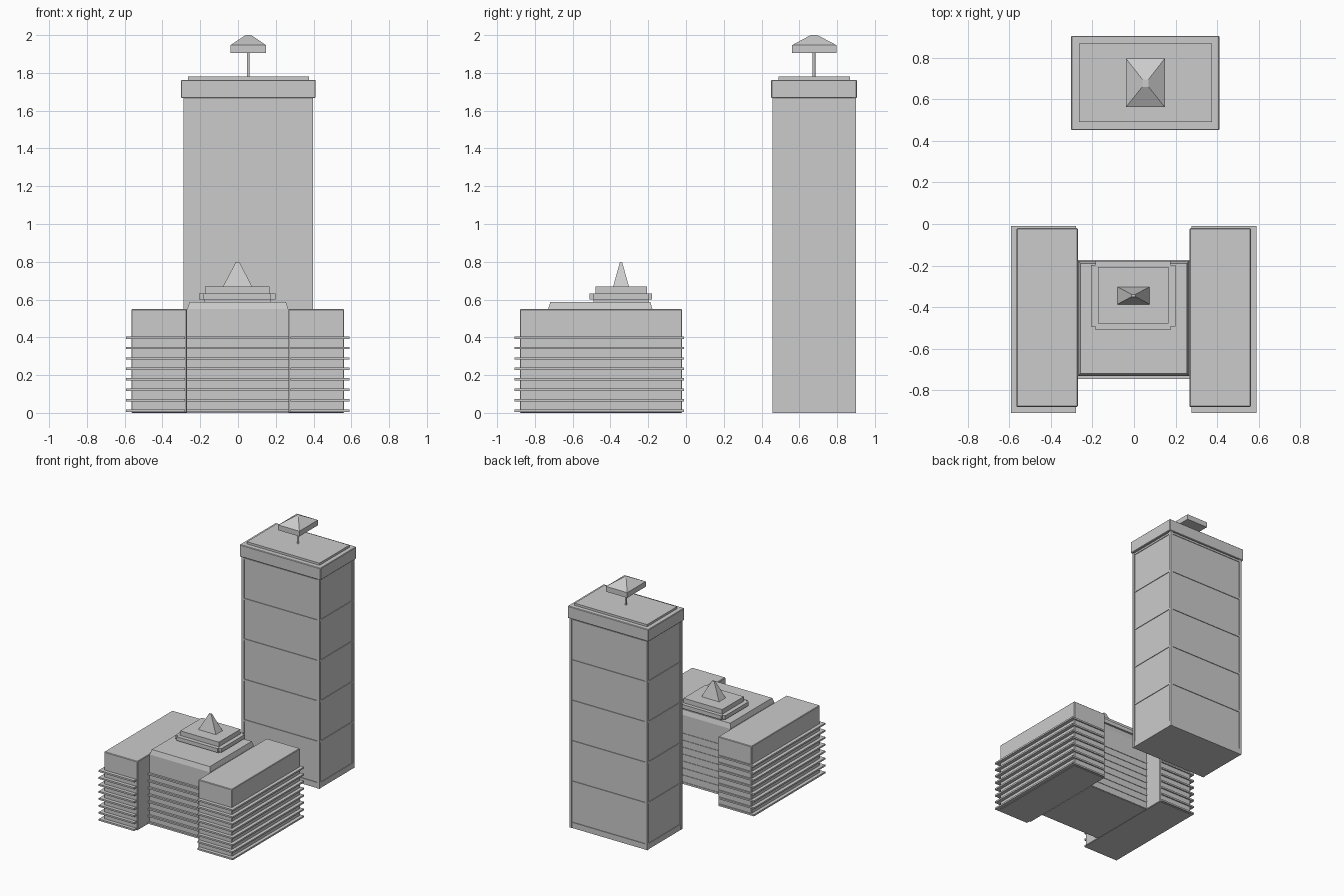
import bpy, bmesh

if "Cube" in bpy.data.objects:
    bpy.data.objects.remove(bpy.data.objects["Cube"])


def prism(name, outline, top, z0, z1):
    """Closed solid between two matching outlines at heights z0 and z1."""
    bm = bmesh.new()
    lo = [bm.verts.new((x, y, z0)) for x, y in outline]
    hi = [bm.verts.new((x, y, z1)) for x, y in top]
    bm.faces.new(lo[::-1])
    bm.faces.new(hi)
    n = len(lo)
    for i in range(n):
        j = (i + 1) % n
        bm.faces.new((lo[i], lo[j], hi[j], hi[i]))
    bmesh.ops.recalc_face_normals(bm, faces=bm.faces)
    mesh = bpy.data.meshes.new(name)
    bm.to_mesh(mesh)
    bm.free()
    ob = bpy.data.objects.new(name, mesh)
    bpy.context.collection.objects.link(ob)
    return ob


def rect(x0, x1, y0, y1):
    return [(x0, y0), (x1, y0), (x1, y1), (x0, y1)]


def box(name, x0, x1, y0, y1, z0, z1):
    r = rect(x0, x1, y0, y1)
    return prism(name, r, r, z0, z1)


def bevel(ob, width):
    m = ob.modifiers.new("edge", 'BEVEL')
    m.width = width
    m.segments = 1


# Tower: recessed core, corner pillars, floor bands
TX0, TX1, TY0, TY1 = -0.288, 0.398, 0.457, 0.9
box("tower_core", TX0 + .007, TX1 - .007, TY0 + .007, TY1 - .007, 0, 1.67)
for i, x in enumerate((TX0, TX1 - .02)):
    for j, y in enumerate((TY0, TY1 - .02)):
        box(f"tower_pillar_{i}{j}", x, x + .02, y, y + .02, 0, 1.67)
box("tower_base_band", TX0 + .002, TX1 - .002, TY0 + .002, TY1 - .002, 0, .045)
for i in range(5):
    z = .36 + i * .322
    box(f"tower_floor_band_{i}", TX0 + .002, TX1 - .002, TY0 + .002, TY1 - .002,
        z, z + .014)

# Tower top: cornice, roof slab, mast and hipped canopy
bevel(box("tower_cornice", -.302, .411, .451, .905, 1.667, 1.763), .004)
box("tower_roof_slab", -.265, .375, .491, .868, 1.763, 1.78)
bpy.ops.mesh.primitive_cylinder_add(vertices=12, radius=.007, depth=.14,
                                    location=(.055, .678, 1.84))
bpy.context.object.name = "mast"
box("canopy_base", -.039, .148, .562, .796, 1.905, 1.947)
prism("canopy_roof", rect(-.039, .148, .562, .796),
      rect(.04, .07, .66, .696), 1.947, 2.0)

# Low building walls
for side, x0, x1 in (("left", -.565, -.27), ("right", .267, .562)):
    bevel(box(f"{side}_wing", x0, x1, -.88, -.02, 0, .55), .004)
box("central_block", -.27, .267, -.73, -.178, 0, .55)
prism("central_roof", rect(-.268, .265, -.73, -.178),
      rect(-.257, .254, -.718, -.189), .55, .588)

# Projecting floor slabs
for i in range(8):
    z = .004 + i * .0555
    for side, x0, x1 in (("left", -.592, -.28), ("right", .277, .589)):
        box(f"{side}_slab_{i}", x0, x1, -.908, -.01, z, z + .013)
    box(f"central_slab_{i}", -.275, .272, -.746, -.174, z, z + .013)

# Stepped crown: plinth, notched tier, cap, spire
box("crown_plinth", -.178, .172, -.49, -.195, .588, .605)
a, b, c, d = .203, .18, .166, .148
cross = [(-b, -c), (b, -c), (b, -d), (a, -d), (a, d), (b, d),
         (b, c), (-b, c), (-b, d), (-a, d), (-a, -d), (-b, -d)]
cross = [(x - .004, y - .345) for x, y in cross]
prism("crown_tier", cross, cross, .6, .631)
box("crown_cap", -.174, .167, -.479, -.207, .631, .668)
prism("spire", rect(-.08, .075, -.386, -.302),
      rect(-.012, .008, -.35, -.338), .668, .798)
